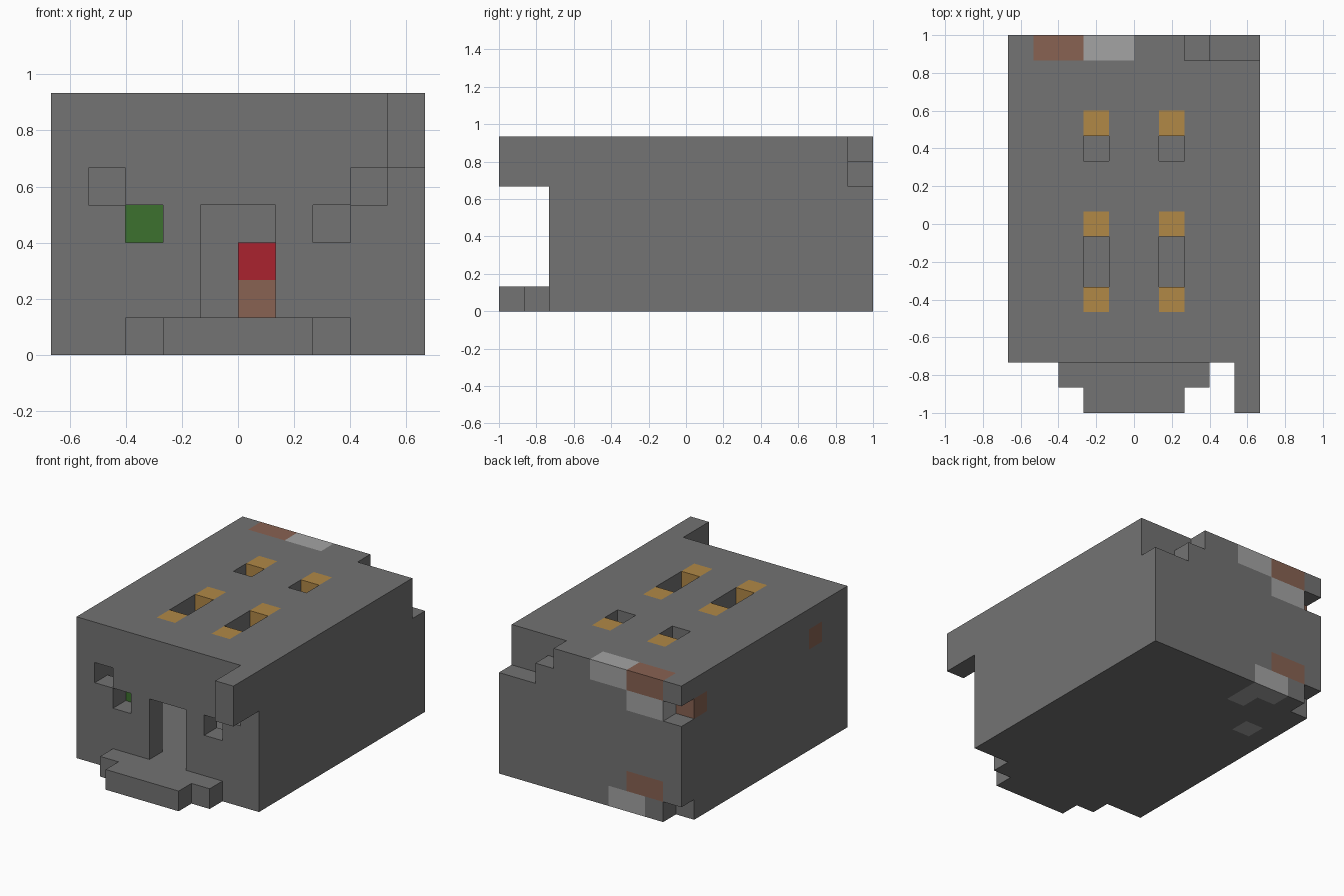
import bpy
import bmesh
from itertools import product
from mathutils import Vector

cube = bpy.data.objects.get("Cube")
if cube:
    bpy.data.objects.remove(cube, do_unlink=True)

UNIT = 2 / 15                      # edge of one block
ORIGIN = Vector((-5, -7.5, 0))     # grid corner: front, right, bottom


def linear(c):
    c /= 255
    return c / 12.92 if c <= 0.04045 else ((c + 0.055) / 1.055) ** 2.4


def material(name, rgb):
    col = [linear(c) for c in rgb] + [1]
    m = bpy.data.materials.new(name)
    m.use_nodes = True
    m.diffuse_color = col
    bsdf = m.node_tree.nodes["Principled BSDF"]
    bsdf.inputs["Base Color"].default_value = col
    bsdf.inputs["Roughness"].default_value = 0.9
    return m


COLOURS = {
    "stone_grey": (115, 115, 115),
    "pale_grey": (163, 163, 163),
    "clay_brown": (136, 98, 82),
    "ochre": (177, 136, 70),
    "red": (170, 34, 46),
    "green": (60, 113, 46),
}
MATS = [material(n, c) for n, c in COLOURS.items()]
INDEX = {n: i for i, n in enumerate(COLOURS)}

blocks = {}                        # cell -> (part, colour)


def cells(x, y, z):
    """All cells in inclusive ranges; a plain number means one cell."""
    span = [r if isinstance(r, tuple) else (r, r) for r in (x, y, z)]
    return product(*(range(a, b + 1) for a, b in span))


def add(part, x, y, z, colour="stone_grey"):
    for c in cells(x, y, z):
        blocks[c] = (part, colour)


def carve(x, y, z):
    for c in cells(x, y, z):
        blocks.pop(c, None)


def paint(colour, x, y, z):
    for c in cells(x, y, z):
        blocks[c] = (blocks[c][0], colour)


# Hollow body
add("body_shell", (0, 9), (2, 14), (0, 6))
carve((1, 8), (3, 12), (1, 5))

# Doorway and stepped eye openings
carve((4, 5), 2, (1, 3))
for outer, inner in ((1, 2), (8, 7)):
    carve(outer, 2, 4)
    carve(inner, 2, 3)

# Roof slots with ochre ends
for x in (3, 6):
    carve(x, (5, 6), 6)
    carve(x, 10, 6)
    for y in (4, 7, 11):
        paint("ochre", x, y, 6)

# Broken rear corners
carve((7, 9), 14, 6)
carve((8, 9), 14, 5)
carve(0, 14, 5)
carve(0, 14, 0)

# Patched blocks at the rear and along the right side
paint("pale_grey", (3, 4), 14, 6)
paint("clay_brown", (1, 2), 14, 6)
paint("pale_grey", (1, 2), 14, 5)
paint("clay_brown", (1, 2), 14, 1)
paint("pale_grey", (2, 3), 14, 0)
paint("pale_grey", 3, 13, 0)
paint("pale_grey", 1, 11, 0)
paint("clay_brown", 0, 13, 5)
paint("clay_brown", 0, 4, 5)

# Front step and corner overhang
add("front_step", (2, 7), 1, 0)
add("front_step", (3, 6), 0, 0)
add("corner_overhang", 9, (0, 1), (5, 6))

# Small blocks inside
add("inner_post", 5, 9, 1, "clay_brown")
add("inner_post", 5, 9, 2, "red")
add("eye_block", 2, 3, 3, "green")


def build(part):
    """Mesh the exposed faces of every block in one part."""
    bm = bmesh.new()
    for cell, (owner, colour) in blocks.items():
        if owner != part:
            continue
        for axis, side in product(range(3), (0, 1)):
            neighbour = list(cell)
            neighbour[axis] += 2 * side - 1
            if tuple(neighbour) in blocks:
                continue
            u, v = (axis + 1) % 3, (axis + 2) % 3
            corners = []
            for du, dv in ((0, 0), (1, 0), (1, 1), (0, 1)):
                p = Vector(cell)
                p[axis] += side
                p[u] += du
                p[v] += dv
                corners.append(bm.verts.new((p + ORIGIN) * UNIT))
            face = bm.faces.new(corners if side else corners[::-1])
            face.material_index = INDEX[colour]
    bmesh.ops.remove_doubles(bm, verts=bm.verts[:], dist=0.001)
    mesh = bpy.data.meshes.new(part)
    bm.to_mesh(mesh)
    bm.free()
    for m in MATS:
        mesh.materials.append(m)
    bpy.context.collection.objects.link(bpy.data.objects.new(part, mesh))


for part in sorted({owner for owner, _ in blocks.values()}):
    build(part)
